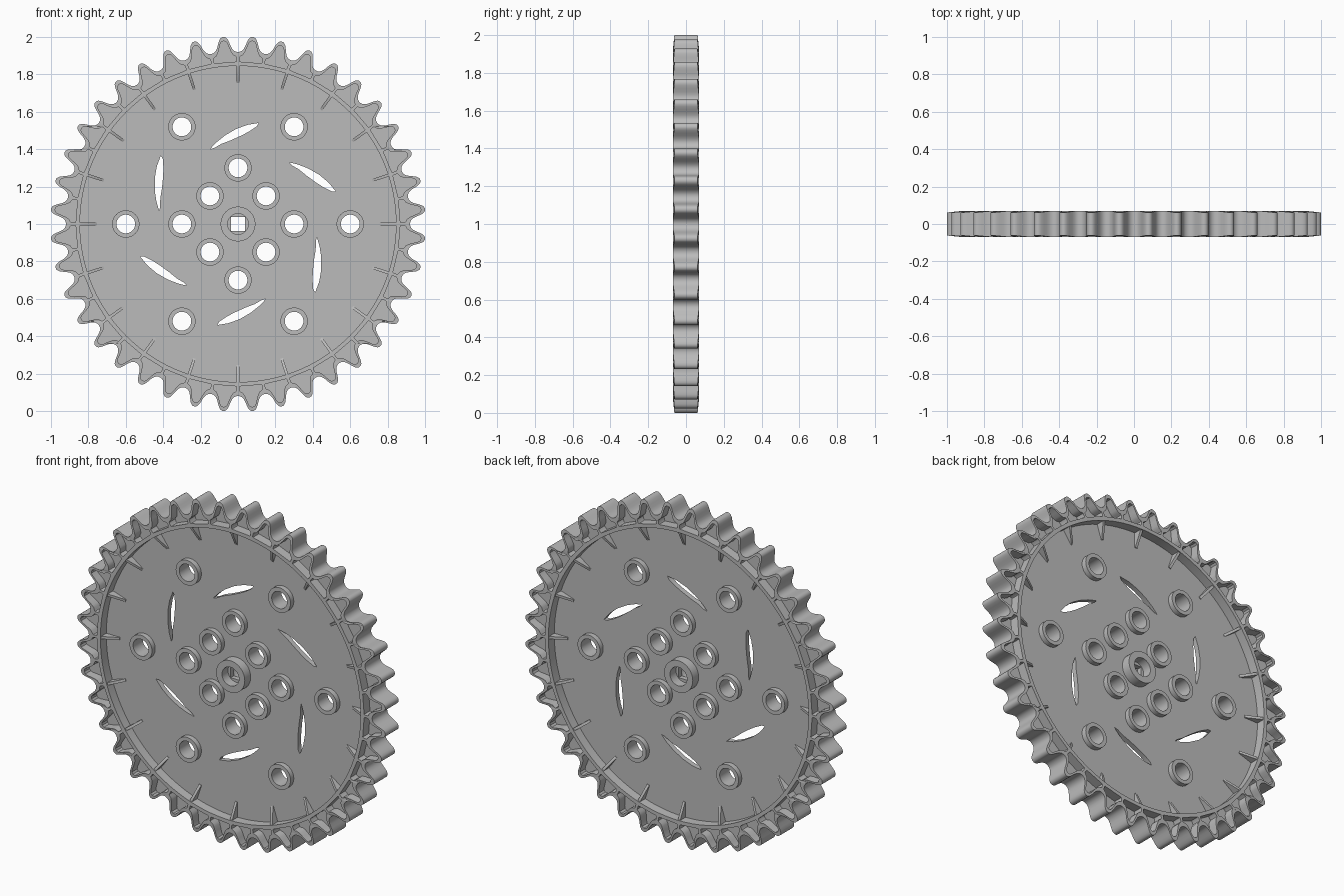
import bpy, bmesh, math
from mathutils import Matrix

if "Cube" in bpy.data.objects:
    bpy.data.objects.remove(bpy.data.objects["Cube"])

TEETH = 40
HALF = 0.07      # half thickness of the rim
WEB = 0.015      # half thickness of the web
PITCH = 2 * math.pi / TEETH
HP = 0.0787      # half tooth pitch at unit radius

grey = bpy.data.materials.new("grey plastic")
grey.diffuse_color = (0.5, 0.5, 0.5, 1)
grey.use_nodes = True
grey.node_tree.nodes["Principled BSDF"].inputs["Base Color"].default_value = grey.diffuse_color
TO_FRONT = Matrix.Translation((0, 0, 1)) @ Matrix.Rotation(math.pi / 2, 4, 'X')


def polar(r, a):
    return (r * math.cos(a), r * math.sin(a))


def circle(r, cx=0, cy=0, n=40):
    return [(cx + r * math.cos(2 * math.pi * i / n), cy + r * math.sin(2 * math.pi * i / n))
            for i in range(n)]


def finish(name, mesh):
    mesh.materials.clear()
    mesh.materials.append(grey)
    ob = bpy.data.objects.new(name, mesh)
    bpy.context.collection.objects.link(ob)
    bpy.ops.object.select_all(action='DESELECT')
    ob.select_set(True)
    bpy.context.view_layer.objects.active = ob
    bpy.ops.object.shade_smooth_by_angle(angle=math.radians(32))
    return ob


def plate(name, loops, half, taper=False):
    """Extrude closed loops (first outline, then holes) into an upright plate."""
    cu = bpy.data.curves.new(name, 'CURVE')
    cu.dimensions = '2D'
    cu.fill_mode = 'BOTH'
    cu.extrude = half
    for pts in loops:
        sp = cu.splines.new('POLY')
        sp.points.add(len(pts) - 1)
        for p, (x, y) in zip(sp.points, pts):
            p.co = (x, y, 0, 1)
        sp.use_cyclic_u = True
    tmp = bpy.data.objects.new(name + " helper", cu)
    bpy.context.collection.objects.link(tmp)
    bpy.context.view_layer.update()
    mesh = bpy.data.meshes.new_from_object(tmp.evaluated_get(bpy.context.evaluated_depsgraph_get()))
    bpy.data.objects.remove(tmp)
    bm = bmesh.new()
    bm.from_mesh(mesh)
    bmesh.ops.remove_doubles(bm, verts=bm.verts, dist=1e-5)
    if taper:  # teeth get thinner toward the tip
        for v in bm.verts:
            r = math.hypot(v.co.x, v.co.y)
            v.co.z *= 1 - 0.12 * max(0, min(1, (r - 0.92) / 0.08))
    bmesh.ops.recalc_face_normals(bm, faces=bm.faces)
    bm.transform(TO_FRONT)
    bm.to_mesh(mesh)
    bm.free()
    mesh.name = name
    return finish(name, mesh)


# tooth outline: (offset from the valley, radius), mirrored about the tooth centre
flank = [(0, .92), (.012, .9215), (.023, .927), (.033, .937), (.041, .952), (.048, .97),
         (.055, .986), (.062, .996), (.07, 1.0015), (HP, 1.003)]
tooth = flank + [(2 * HP - u, r) for u, r in flank[-2:0:-1]]
outline = [polar(r, i * PITCH + u / HP * PITCH / 2) for i in range(TEETH) for u, r in tooth]

# hollow pocket in each tooth: (offset from the tooth centre, radius)
half_pocket = [(.067, .868), (.070, .873), (.070, .892), (.064, .897), (.05, .903), (.039, .918),
               (.029, .942), (.021, .964), (.013, .977), (0, .981)]
pocket = half_pocket + [(-u, r) for u, r in half_pocket[-2::-1]]
pockets = [[polar(r, (i + .5) * PITCH + u / HP * PITCH / 2) for u, r in pocket] for i in range(TEETH)]
plate("toothed_rim", [outline, circle(.845, n=120)] + pockets, HALF, taper=True)

# web with hub square, lightening slots and round holes
boss_spots = [polar(.3, k * math.pi / 2) for k in range(4)]
boss_spots += [(.15 * sx, .15 * sy) for sx in (-1, 1) for sy in (-1, 1)]
boss_spots += [polar(.6, k * math.pi / 3) for k in range(6)]
slot = [(-.15, .40), (-.115, .437), (-.07, .473), (-.01, .508), (.05, .53), (.11, .54),
        (.10, .522), (.06, .495), (.02, .474), (-.04, .447), (-.09, .428), (-.125, .408)]
slots = []
for k in range(6):
    c, s = math.cos(k * math.pi / 3), math.sin(k * math.pi / 3)
    slots.append([(x * c - y * s, x * s + y * c) for x, y in slot])
q = .0375
square = [(-q, -q), (q, -q), (q, q), (-q, q)]
web_outline = [(x * .99, y * .99) for x, y in outline]
plate("web", [web_outline, square] + slots + [circle(.055, x, y) for x, y in boss_spots], WEB)

# bosses and centre hub
for x, y in boss_spots:
    plate("boss", [circle(.073, x, y), circle(.05, x, y)], .045)
plate("hub", [circle(.093), circle(.055)], HALF)

# sloped gusset ribs inside the rim, on both faces
bm = bmesh.new()
for k in range(20):
    for side in (-1, 1):
        rot = TO_FRONT @ Matrix.Rotation(k * math.pi / 10, 4, 'Z')
        prof = [(.755, WEB * .5), (.85, WEB * .5), (.85, HALF - .008), (.84, HALF - .008), (.755, WEB + .004)]
        a, b = [[bm.verts.new(rot @ Matrix.Translation((r, w, side * h)).translation)
                 for r, h in prof] for w in (-.0075, .0075)]
        bm.faces.new(a)
        bm.faces.new(b[::-1])
        for i in range(5):
            j = (i + 1) % 5
            bm.faces.new((a[i], b[i], b[j], a[j]))
bmesh.ops.recalc_face_normals(bm, faces=bm.faces)
ribs = bpy.data.meshes.new("gusset_ribs")
bm.to_mesh(ribs)
bm.free()
finish("gusset_ribs", ribs)
